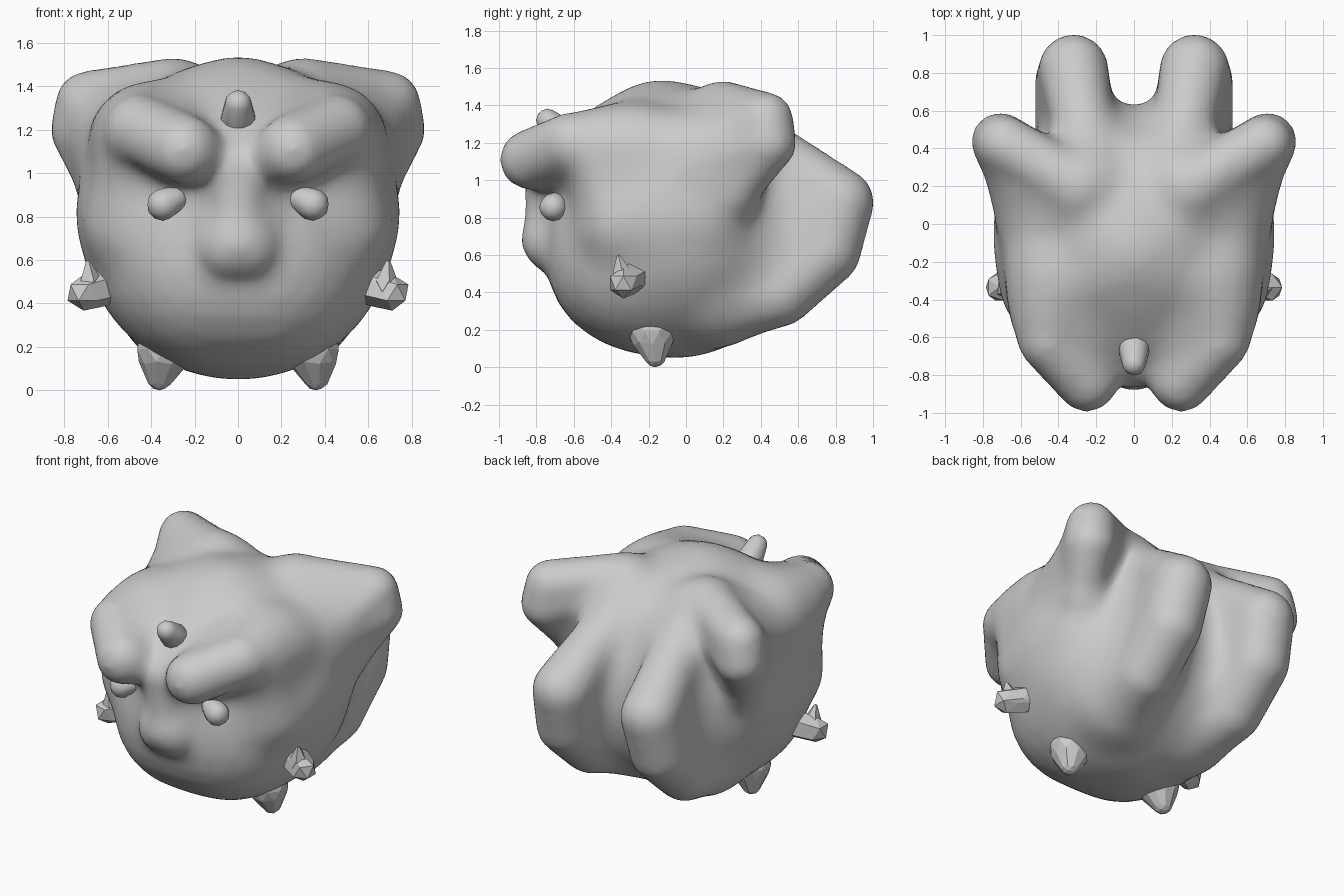
import bpy, bmesh
from mathutils import Vector
from mathutils.bvhtree import BVHTree

if "Cube" in bpy.data.objects:
    bpy.data.objects.remove(bpy.data.objects["Cube"])


def ball_points(subdiv):
    bm = bmesh.new()
    bmesh.ops.create_icosphere(bm, subdivisions=subdiv, radius=1)
    pts = [v.co.copy() for v in bm.verts]
    bm.free()
    return pts


def hull(balls, side=1, subdiv=3):
    """Convex skin around balls (x, y, z, radius)."""
    bm = bmesh.new()
    for x, y, z, r in balls:
        for p in ball_points(subdiv):
            bm.verts.new(Vector((x * side, y, z)) + p * r)
    bmesh.ops.convex_hull(bm, input=bm.verts[:])
    bmesh.ops.delete(bm, geom=[v for v in bm.verts if not v.link_faces], context='VERTS')
    bmesh.ops.recalc_face_normals(bm, faces=bm.faces[:])
    return bm


def add_object(name, bm, is_smooth=True):
    me = bpy.data.meshes.new(name)
    bm.to_mesh(me)
    bm.free()
    for p in me.polygons:
        p.use_smooth = is_smooth
    ob = bpy.data.objects.new(name, me)
    bpy.context.collection.objects.link(ob)
    return ob


# Lobes fused into the body
crown = [(0, -0.15, 1.2, 0.315), (0.41, -0.35, 1.17, 0.19), (-0.41, -0.35, 1.17, 0.19),
         (0.46, 0.15, 1.15, 0.19), (-0.46, 0.15, 1.15, 0.19), (0, -0.56, 1.1, 0.19),
         (0, 0.2, 1.15, 0.25)]
jaw = [(0.15, -0.31, 0.55, 0.41), (-0.15, -0.31, 0.55, 0.41)]
bridge = [(0, -0.73, 1.0, 0.13), (0, -0.76, 0.71, 0.1), (0, -0.6, 0.95, 0.2)]
nose = [(-0.05, -0.75, 0.65, 0.09), (0.05, -0.75, 0.65, 0.09)]
brow = [(0.25, -0.835, 1.11, 0.16), (0.45, -0.62, 1.2, 0.16), (0.43, -0.3, 1.2, 0.19)]
cheek = [(0.47, -0.46, 1.14, 0.16), (0.5, -0.36, 0.78, 0.19), (0.51, 0.1, 0.85, 0.19),
         (0.5, 0.15, 1.15, 0.19)]
ear = [(0.31, 0.2, 1.37, 0.16), (0.69, 0.425, 1.32, 0.15), (0.708, 0.435, 1.2, 0.155),
       (0.63, 0.28, 0.95, 0.11), (0.54, 0.06, 1.1, 0.15), (0.35, 0.1, 1.2, 0.15)]
fin = [(0.32, 0.82, 0.88, 0.185), (0.34, 0.75, 0.62, 0.185), (0.34, 0.5, 0.4, 0.185),
       (0.26, 0.56, 1.06, 0.15), (0.22, 0.25, 1.3, 0.14), (0.28, 0.2, 0.35, 0.22)]

# Round belly
belly = bmesh.new()
bmesh.ops.create_icosphere(belly, subdivisions=5, radius=1)
for v in belly.verts:
    v.co = Vector((v.co.x * 0.725, v.co.y * 0.69 - 0.06, v.co.z * 0.72 + 0.77))

pieces = [belly] + [hull(p) for p in (jaw, crown, bridge, nose)]
pieces += [hull(p, s) for p in (brow, cheek, ear, fin) for s in (1, -1)]
trees = [BVHTree.FromBMesh(p) for p in pieces]

# Fuse the pieces into one skin
union = bmesh.new()
for p in pieces:
    tmp = bpy.data.meshes.new("tmp")
    p.to_mesh(tmp)
    p.free()
    union.from_mesh(tmp)
    bpy.data.meshes.remove(tmp)
body = add_object("body", union)
remesh = body.modifiers.new("fuse", 'REMESH')
remesh.mode = 'VOXEL'
remesh.voxel_size = 0.03
fused = bpy.data.meshes.new_from_object(body.evaluated_get(bpy.context.evaluated_depsgraph_get()))
body.modifiers.clear()


def blended_distance(p, k=0.13):
    """Soft union of all pieces: distance and direction."""
    d, g = None, None
    for t in trees:
        loc, nrm, _, dist = t.find_nearest(p, 0.3)
        if loc is None:
            continue
        off = p - loc
        sign = -1 if off.dot(nrm) < 0 else 1
        n = off.normalized() * sign if dist > 1e-4 else nrm
        dist *= sign
        if d is None:
            d, g = dist, n
            continue
        h = max(0, min(1, 0.5 + 0.5 * (dist - d) / k))
        d = dist * (1 - h) + d * h - k * h * (1 - h)
        g = n * (1 - h) + g * h
    return (d or 0), (g or Vector((0, 0, 0)))


# Swell the creases into soft blends
bm = bmesh.new()
bm.from_mesh(fused)
for step in range(4):
    bmesh.ops.smooth_vert(bm, verts=bm.verts[:], factor=0.5, use_axis_x=True,
                          use_axis_y=True, use_axis_z=True)
    for v in bm.verts:
        d, g = blended_distance(v.co)
        move = g.normalized() if g.length > 0.3 else v.normal
        v.co -= move * max(-0.06, min(0.06, d))
for i in range(3):
    bmesh.ops.smooth_vert(bm, verts=bm.verts[:], factor=0.5, use_axis_x=True,
                          use_axis_y=True, use_axis_z=True)
bm.to_mesh(body.data)
bm.free()
bpy.data.meshes.remove(fused)
for p in body.data.polygons:
    p.use_smooth = True

# Horn on the forehead
add_object("horn", hull([(0, -0.65, 1.24, 0.085), (0, -0.74, 1.32, 0.062)], 1, 2))

# Eyes, stub arms and feet
for side, label in ((1, "right"), (-1, "left")):
    add_object("eye_" + label, hull([(0.345, -0.71, 0.855, 0.075),
                                     (0.29, -0.69, 0.88, 0.06)], side, 2))
    add_object("arm_" + label, hull([(0.71, -0.335, 0.45, 0.083),
                                     (0.6, -0.28, 0.48, 0.09)], side, 1), False)
    add_object("arm_spike_" + label, hull([(0.69, -0.36, 0.59, 0.012),
                                           (0.68, -0.34, 0.48, 0.06)], side, 1), False)
    add_object("foot_" + label, hull([(0.36, -0.165, 0.06, 0.06),
                                      (0.34, -0.18, 0.19, 0.13)], side, 2), False)
